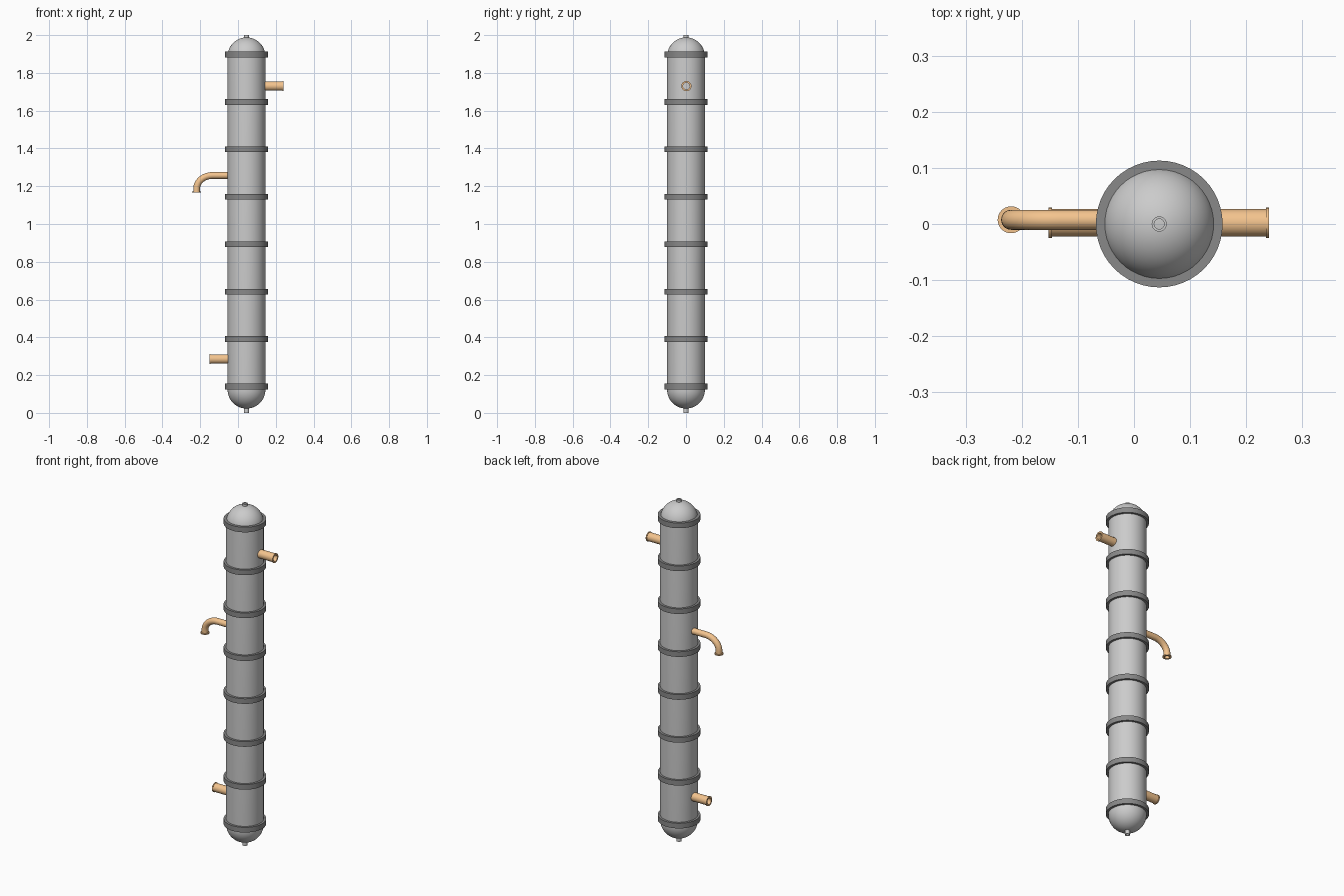
import bpy, bmesh, math
from mathutils import Vector

if "Cube" in bpy.data.objects:
    bpy.data.objects.remove(bpy.data.objects["Cube"])

CX, R = 0.045, 0.1
SIDES = 48


def material(name, color):
    m = bpy.data.materials.new(name)
    m.diffuse_color = color
    m.use_nodes = True
    m.node_tree.nodes["Principled BSDF"].inputs["Base Color"].default_value = m.diffuse_color
    return m


copper = material("copper", (0.9, 0.55, 0.27, 1))
dark = material("dark_band", (0.25, 0.25, 0.25, 1))


def sweep(name, stations, closed=False, mat=None, sides=SIDES):
    """Loft circles along stations of (point, tangent, radius)."""
    bm = bmesh.new()
    rings = []
    for p, t, r in stations:
        u = Vector((0, 1, 0))
        v = Vector(t).normalized().cross(u)
        rings.append([bm.verts.new(Vector(p) + r * (u * math.cos(a) + v * math.sin(a)))
                      for a in (2 * math.pi * i / sides for i in range(sides))])
    pairs = list(zip(rings, rings[1:]))
    if closed:
        pairs.append((rings[-1], rings[0]))
    for a, b in pairs:
        for i in range(sides):
            j = (i + 1) % sides
            bm.faces.new((a[i], a[j], b[j], b[i]))
    bmesh.ops.remove_doubles(bm, verts=bm.verts, dist=1e-5)
    bmesh.ops.recalc_face_normals(bm, faces=bm.faces)
    me = bpy.data.meshes.new(name)
    bm.to_mesh(me)
    bm.free()
    ob = bpy.data.objects.new(name, me)
    bpy.context.collection.objects.link(ob)
    if mat:
        me.materials.append(mat)
    bpy.ops.object.select_all(action='DESELECT')
    ob.select_set(True)
    bpy.context.view_layer.objects.active = ob
    bpy.ops.object.shade_smooth_by_angle(angle=math.radians(35))
    return ob


def lathe(name, profile, closed=False, mat=None, sides=SIDES):
    """Revolve (radius, z) points round the vessel axis."""
    return sweep(name, [((CX, 0, z), (0, 0, 1), r) for r, z in profile], closed, mat, sides)


def pipe(name, path, r, bore, lip):
    """Hollow pipe along (point, tangent) path with a thin lip at its end."""
    end, t = Vector(path[-1][0]), Vector(path[-1][1]).normalized()
    outer = [(p, d, r) for p, d in path[:-1]]
    back = end - t * 0.006
    outer += [(back, t, r), (back, t, lip), (end, t, lip)]
    inner = [(p, d, bore) for p, d in reversed(path)]
    return sweep(name, outer + inner, True, copper, 32)


# Vessel: cylinder with hemispherical ends
Z0, Z1, N = 0.123, 1.888, 12
arc = [math.pi / 2 * i / N for i in range(N + 1)]
profile = [(R * math.sin(a), Z0 - R * math.cos(a)) for a in arc]
profile += [(R * math.sin(a), Z1 + R * math.cos(a)) for a in reversed(arc)]
lathe("vessel_body", profile)

# Evenly spaced bands
for i in range(8):
    z = 0.14 + i * 0.251
    lathe(f"band_{i + 1}", [(0.097, z - 0.015), (0.113, z - 0.015),
                            (0.113, z + 0.015), (0.097, z + 0.015)], True, dark)

# Small end nozzles
for name, za, zb in (("top_nozzle", 1.98, 2.0), ("bottom_nozzle", 0.03, 0.0)):
    lathe(name, [(0.0135, za), (0.0135, zb), (0.009, zb), (0.009, za)], True, None, 24)

# Straight side pipes
for name, xa, xb, z in (("upper_pipe", 0.12, 0.241, 1.73), ("lower_pipe", -0.03, -0.152, 0.285)):
    d = (xb - xa, 0, 0)
    pipe(name, [((xa, 0.002, z), d), ((xb, 0.002, z), d)], 0.0245, 0.018, 0.027)

# Curved spout
y, z, bx, bz = 0.0075, 1.257, 0.085, 0.07
path = [((-0.03, y, z), (-1, 0, 0))]
for i in range(13):
    a = math.pi / 2 * i / 12
    path.append(((-0.134 - bx * math.sin(a), y, z - bz + bz * math.cos(a)),
                 (-bx * math.cos(a), 0, -bz * math.sin(a))))
path.append(((-0.219, y, 1.167), (0, 0, -1)))
pipe("curved_spout", path, 0.0178, 0.013, 0.024)
